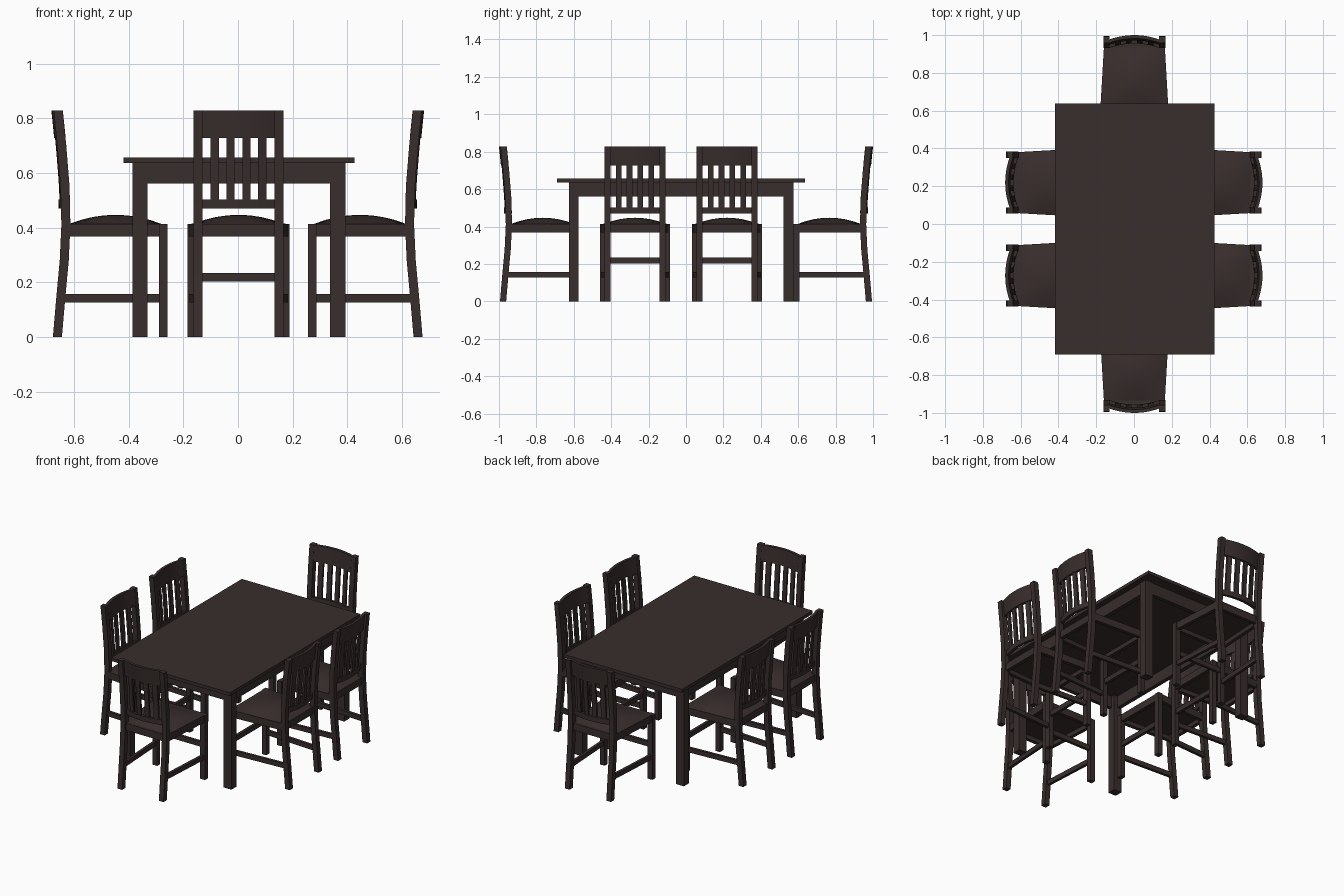
import bpy, bmesh
from math import pi, radians
from mathutils import Matrix, Vector

if "Cube" in bpy.data.objects:
    bpy.data.objects.remove(bpy.data.objects["Cube"])

wood = bpy.data.materials.new("dark_wood")
wood.diffuse_color = (0.04, 0.027, 0.026, 1)
wood.use_nodes = True
wood.node_tree.nodes["Principled BSDF"].inputs["Base Color"].default_value = wood.diffuse_color


def slab(name, nu, nv, f):
    """Closed slab: two nu x nv sheets f(u, v, side), joined round the rim."""
    bm = bmesh.new()
    g = [[[bm.verts.new(f(i / nu, j / nv, k)) for k in (0, 1)]
          for j in range(nv + 1)] for i in range(nu + 1)]
    for i in range(nu):
        for j in range(nv):
            for k in (0, 1):
                bm.faces.new((g[i][j][k], g[i + 1][j][k], g[i + 1][j + 1][k], g[i][j + 1][k]))
    for i in range(nu):
        for j in (0, nv):
            bm.faces.new((g[i][j][0], g[i + 1][j][0], g[i + 1][j][1], g[i][j][1]))
    for j in range(nv):
        for i in (0, nu):
            bm.faces.new((g[i][j][0], g[i][j + 1][0], g[i][j + 1][1], g[i][j][1]))
    bmesh.ops.recalc_face_normals(bm, faces=bm.faces[:])
    me = bpy.data.meshes.new(name)
    bm.to_mesh(me)
    bm.free()
    me.materials.append(wood)
    me.shade_smooth()
    me.set_sharp_from_angle(angle=radians(30))
    return me


def box(name, x0, x1, y0, y1, z0, z1):
    return slab(name, 1, 1, lambda u, v, k: (x0 + (x1 - x0) * u, y0 + (y1 - y0) * v, z0 + (z1 - z0) * k))


def beam(name, p, q, w, z0, z1):
    """Level bar from plan point p to plan point q, w wide."""
    p, q = Vector(p), Vector(q)
    n = (q - p).orthogonal().normalized() * w

    def f(u, v, k):
        c = p.lerp(q, u) + n * (v - 0.5)
        return (c.x, c.y, z0 + (z1 - z0) * k)
    return slab(name, 1, 1, f)


def place(me, matrix=Matrix()):
    ob = bpy.data.objects.new(me.name, me)
    ob.matrix_world = matrix
    bpy.context.collection.objects.link(ob)


# Table
CX, CY = 0.003, -0.0265
at_table = Matrix.Translation((CX, CY, 0))
place(box("table_top", -0.422, 0.422, -0.664, 0.664, 0.636, 0.657), at_table)
for s in (-1, 1):
    for t in (-1, 1):
        place(box("table_leg", s * 0.334, s * 0.389, t * 0.548, t * 0.600, 0, 0.636), at_table)
    place(box("table_side_apron", s * 0.358, s * 0.384, -0.55, 0.55, 0.561, 0.636), at_table)
    place(box("table_end_apron", -0.336, 0.336, s * 0.57, s * 0.595, 0.561, 0.636), at_table)

# Chair back curve: depth at each height, front of the chair at y = 0
CURVE = [(0, .402), (.14, .390), (.28, .377), (.41, .371), (.55, .374), (.70, .386), (.828, .399)]


def back_y(z):
    for (a, ya), (b, yb) in zip(CURVE, CURVE[1:]):
        if z <= b:
            break
    return ya + (yb - ya) * (z - a) / (b - a)


def bowed(name, x0, x1, z0, z1, thick, nu, nv):
    """Piece of the back that follows the height curve and the bow in plan."""
    def f(u, v, k):
        x, z = x0 + (x1 - x0) * u, z0 + (z1 - z0) * v
        bow = 0.016 - 0.024 * (x / 0.135) ** 2
        return (x, back_y(z) + bow + thick * (k - 0.5), z)
    return slab(name, nu, nv, f)


def post(s):
    def f(u, v, k):
        i = round(v * (len(CURVE) - 1))
        z, y = CURVE[i]
        return (s * (0.131 + 0.033 * u), y + 0.033 * (k - 0.5), z)
    return slab("back_post", 1, len(CURVE) - 1, f)


def cushion(u, v, k):
    a, b = 2 * u - 1, 2 * v - 1
    dome = 0.414 + 0.033 * (1 - a * a) * (1 - b * b)
    return (a * (0.174 - 0.016 * v), 0.022 + 0.336 * v, dome if k else 0.395)


# Chair parts
parts = [slab("seat", 8, 8, cushion),
         bowed("top_rail", -0.135, 0.135, 0.727, 0.828, 0.018, 10, 3),
         bowed("lower_rail", -0.135, 0.135, 0.470, 0.503, 0.018, 10, 1),
         beam("front_seat_rail", (-0.155, 0.015), (0.155, 0.015), 0.022, 0.368, 0.414),
         beam("rear_seat_rail", (-0.135, 0.368), (0.135, 0.368), 0.022, 0.368, 0.414),
         beam("front_stretcher", (-0.155, 0.015), (0.155, 0.015), 0.018, 0.203, 0.235)]
for i in range(4):
    x = (i - 1.5) * 0.058
    parts.append(bowed("back_slat", x - 0.015, x + 0.015, 0.49, 0.74, 0.012, 1, 5))
for s in (-1, 1):
    parts += [post(s),
              box("front_leg", s * 0.153, s * 0.187, 0, 0.03, 0, 0.414),
              beam("side_seat_rail", (s * 0.170, 0.02), (s * 0.150, 0.365), 0.022, 0.368, 0.414),
              beam("side_stretcher", (s * 0.170, 0.02), (s * 0.149, 0.385), 0.018, 0.127, 0.157)]

# Six chairs: one at each end, two on each side
spots = [(0.002, 0.576, 0), (0.002, -0.576, pi)]
for y in (0.219, -0.273):
    spots += [(0.256, y, -pi / 2), (-0.258, y, pi / 2)]
for x, y, r in spots:
    m = Matrix.Translation((x, y, 0)) @ Matrix.Rotation(r, 4, 'Z')
    for me in parts:
        place(me, m)
